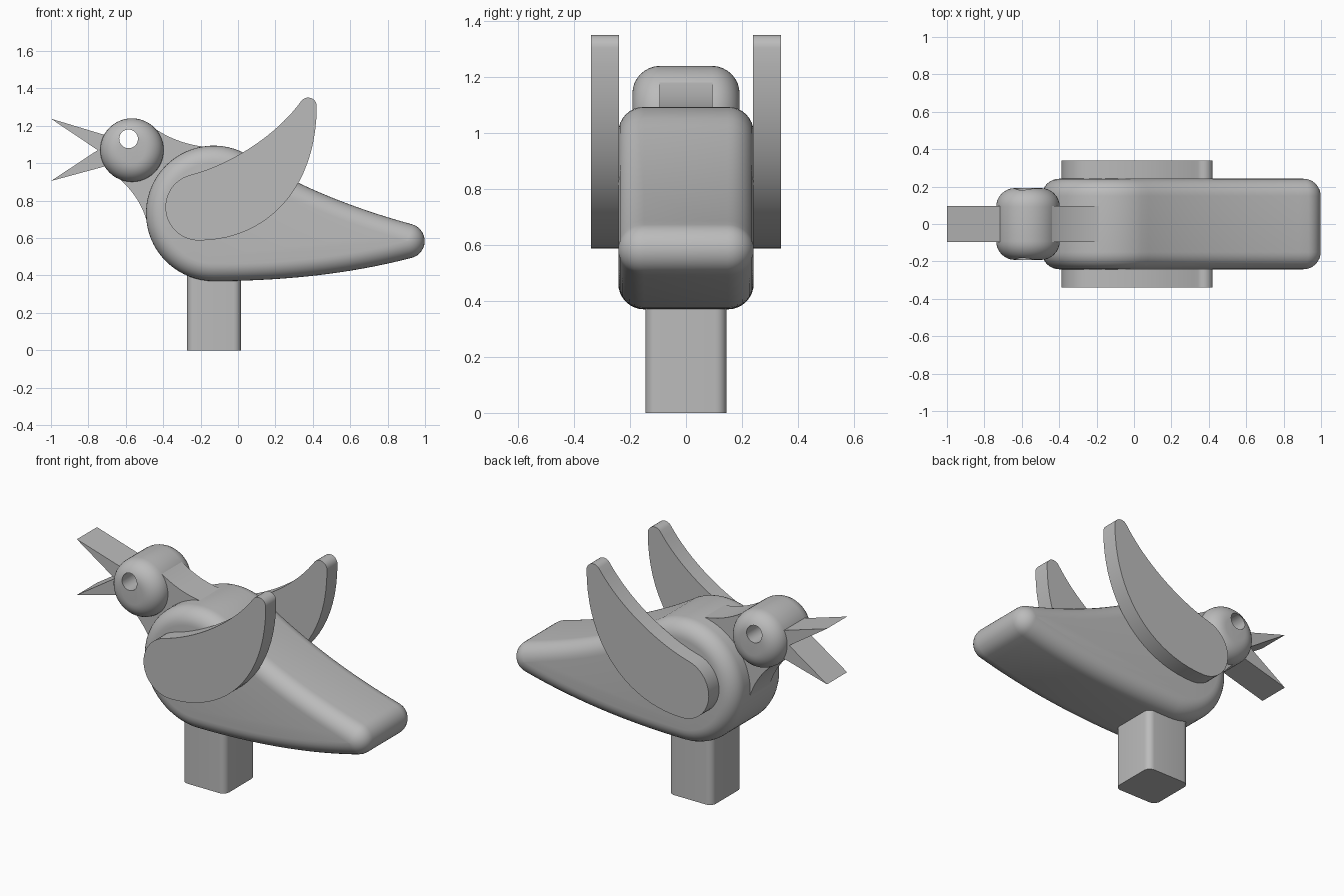
import bpy, bmesh
from math import sin, cos, pi, radians
from mathutils import Vector

if "Cube" in bpy.data.objects:
    bpy.data.objects.remove(bpy.data.objects["Cube"])

grey = bpy.data.materials.new("plain grey")
grey.use_nodes = True
colour = (0.5, 0.5, 0.5, 1)
grey.diffuse_color = colour
grey.node_tree.nodes["Principled BSDF"].inputs["Base Color"].default_value = colour


def arc(x, z, r, start, end, steps=20):
    angles = [radians(start + (end - start) * i / steps) for i in range(steps + 1)]
    return [Vector((x + r * cos(a), z + r * sin(a))) for a in angles]


def bezier(points, steps=20):
    """Inner points of a Bezier curve of any degree; the ends are left out."""
    result = []
    for i in range(1, steps):
        level = [Vector(p) for p in points]
        while len(level) > 1:
            level = [a.lerp(b, i / steps) for a, b in zip(level, level[1:])]
        result.append(level[0])
    return result


def inset(profile, distance):
    """Move a counter-clockwise outline inwards."""
    result = []
    for i, p in enumerate(profile):
        before = (p - profile[i - 1]).normalized()
        after = (profile[(i + 1) % len(profile)] - p).normalized()
        n1, n2 = Vector((-before.y, before.x)), Vector((-after.y, after.x))
        result.append(p + (n1 + n2) * distance / (1 + n1.dot(n2)))
    return result


def slab(name, profile, y0, y1, rim=0.0, segments=8):
    """Extrude an x-z outline along y, with optionally rounded rims."""
    profile = [Vector(p) for p in profile]
    area = sum(a.cross(b) for a, b in zip(profile, profile[1:] + profile[:1]))
    if area < 0:
        profile.reverse()
    steps = [i * pi / 2 / segments for i in range(segments + 1)] if rim else [0]
    layers = [(rim * (1 - cos(a)), y0 + rim * (1 - sin(a))) for a in reversed(steps)]
    layers += [(rim * (1 - cos(a)), y1 - rim * (1 - sin(a))) for a in steps]
    bm = bmesh.new()
    rings = [[bm.verts.new((p.x, y, p.y)) for p in inset(profile, d)] for d, y in layers]
    n = len(profile)
    for low, high in zip(rings, rings[1:]):
        for i in range(n):
            j = (i + 1) % n
            bm.faces.new((low[i], low[j], high[j], high[i]))
    bm.faces.new(rings[0])
    bm.faces.new(rings[-1])
    bmesh.ops.recalc_face_normals(bm, faces=bm.faces)
    mesh = bpy.data.meshes.new(name)
    bm.to_mesh(mesh)
    bm.free()
    mesh.materials.append(grey)
    obj = bpy.data.objects.new(name, mesh)
    bpy.context.collection.objects.link(obj)
    return obj


def activate(obj):
    bpy.ops.object.select_all(action="DESELECT")
    obj.select_set(True)
    bpy.context.view_layer.objects.active = obj


# Body: round breast tapering to a blunt tail
breast = arc(-0.13, 0.732, 0.362, 62, 270, 40)
tail = arc(0.905, 0.584, 0.093, -76, 73, 14)
body_outline = (breast + bezier([breast[-1], (0.45, 0.37), tail[0]]) + tail
                + bezier([tail[-1], (0.41, 0.815), breast[0]]))
parts = [slab("body", body_outline, -0.242, 0.242, 0.092)]

# Head with an eye hole bored right through
head = slab("head", arc(-0.567, 1.07, 0.17, 0, 352.5, 47), -0.192, 0.192, 0.1)
cutter = slab("eye_cutter", arc(-0.585, 1.13, 0.05, 0, 348.75, 31), -0.3, 0.3)
cutter.hide_render = True
activate(head)
cut = head.modifiers.new("eye hole", "BOOLEAN")
cut.operation, cut.solver, cut.object = "DIFFERENCE", "EXACT", cutter
bpy.ops.object.modifier_apply(modifier=cut.name)
bpy.data.objects.remove(cutter)
parts.append(head)

# Neck: thin web between head and body
nape, crown = Vector((-0.13, 1.085)), Vector((-0.46, 1.195))
chin, chest = Vector((-0.648, 0.93)), Vector((-0.485, 0.68))
neck_outline = ([nape] + bezier([nape, (-0.31, 1.09), crown], 12)
                + [crown, Vector((-0.5, 1.05)), Vector((-0.62, 1.0)), chin]
                + bezier([chin, (-0.52, 0.82), chest], 12) + [chest, Vector((-0.2, 0.75))])
parts.append(slab("neck", neck_outline, -0.095, 0.095))

# Open beak
beak_outline = [(-0.66, 1.135), (-1, 1.238), (-0.75, 1.07), (-1, 0.905), (-0.66, 0.997)]
parts.append(slab("beak", beak_outline, -0.095, 0.095))

# Raised wings
shoulder = arc(-0.21, 0.765, 0.178, 105, 270, 24)
tip = arc(0.375, 1.305, 0.046, 0, 140, 10)
wing_outline = (shoulder + bezier([shoulder[-1], (0.14, 0.587), (0.42, 0.85), tip[0]]) + tip
                + bezier([tip[-1], (0.2, 1.14), (-0.05, 0.99), shoulder[0]]))
for name, side in (("left_wing", 1), ("right_wing", -1)):
    low, high = sorted((side * 0.24, side * 0.339))
    parts.append(slab(name, wing_outline, low, high))

# Post with rounded upright edges
post = slab("post", [(-0.272, 0), (0.016, 0), (0.016, 0.45), (-0.272, 0.45)], -0.145, 0.145)
bm = bmesh.new()
bm.from_mesh(post.data)
upright = [e for e in bm.edges if abs(e.verts[0].co.z - e.verts[1].co.z) > 0.1]
bmesh.ops.bevel(bm, geom=upright, offset=0.04, segments=6, profile=0.5, affect="EDGES")
bm.to_mesh(post.data)
bm.free()
parts.append(post)

# Smooth curves, crisp edges
for part in parts:
    activate(part)
    bpy.ops.object.shade_smooth_by_angle(angle=radians(30))
